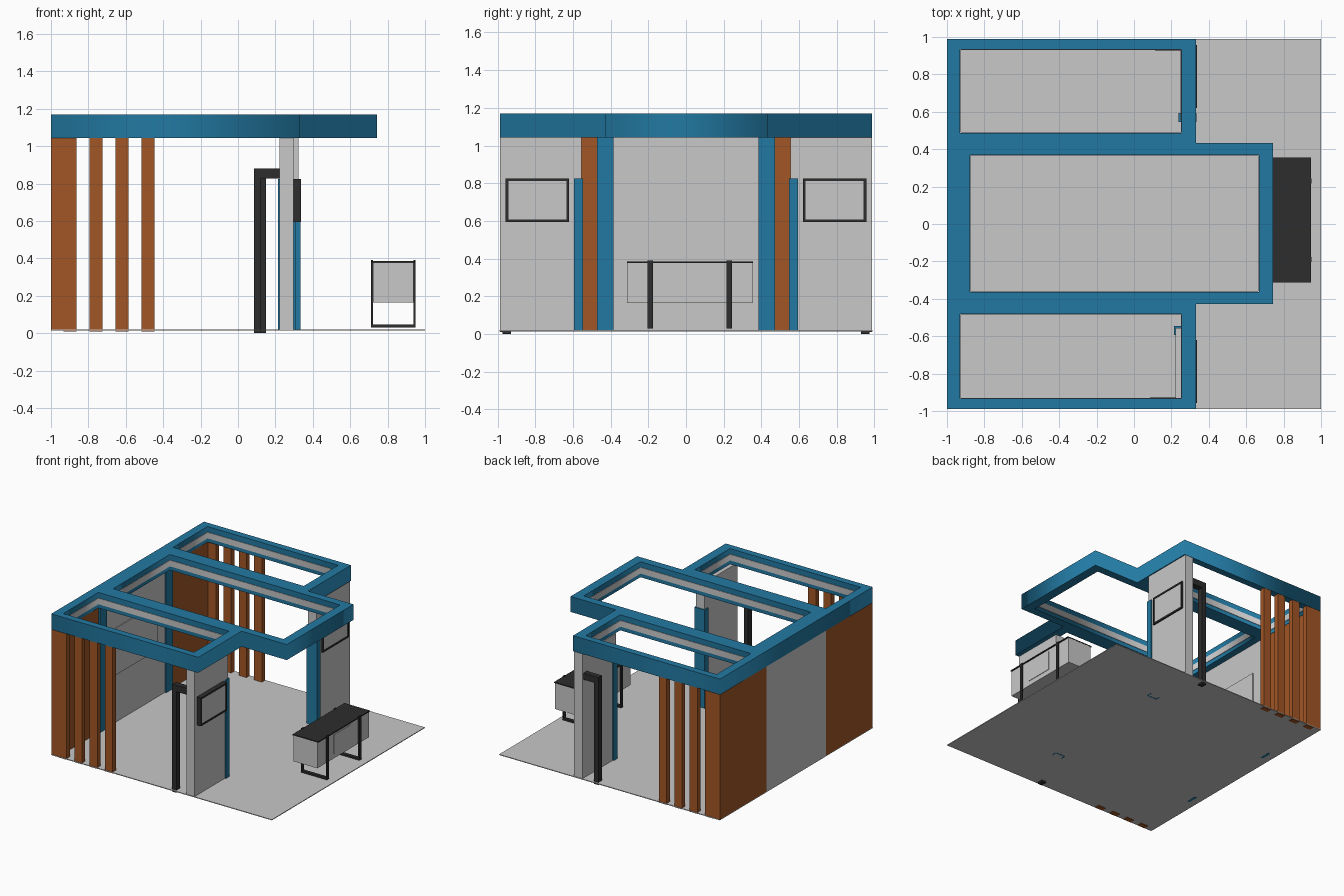
import bpy, bmesh

if "Cube" in bpy.data.objects:
    bpy.data.objects.remove(bpy.data.objects["Cube"])


def material(name, rgb):
    m = bpy.data.materials.new(name)
    m.diffuse_color = (*rgb, 1)
    m.use_nodes = True
    m.node_tree.nodes["Principled BSDF"].inputs["Base Color"].default_value = m.diffuse_color
    return m


GREY = material("light_grey", (0.58, 0.58, 0.58))
BLUE = material("blue", (0.016, 0.19, 0.36))
BROWN = material("wood_brown", (0.36, 0.093, 0.018))
BLACK = material("charcoal", (0.026, 0.026, 0.026))


def boxes(name, mat, *bounds):
    """One object from boxes given as (x0, x1, y0, y1, z0, z1)."""
    bm = bmesh.new()
    for x0, x1, y0, y1, z0, z1 in bounds:
        r = bmesh.ops.create_cube(bm, size=1)
        for v in r["verts"]:
            v.co = (x1 if v.co.x > 0 else x0,
                    y1 if v.co.y > 0 else y0,
                    z1 if v.co.z > 0 else z0)
    me = bpy.data.meshes.new(name)
    bm.to_mesh(me)
    bm.free()
    me.materials.append(mat)
    ob = bpy.data.objects.new(name, me)
    bpy.context.collection.objects.link(ob)
    return ob


def plate_with_holes(name, mat, loops, z0, z1):
    """Flat outline with holes, extruded from z0 to z1."""
    cu = bpy.data.curves.new(name + "_profile", 'CURVE')
    cu.dimensions = '2D'
    cu.fill_mode = 'BOTH'
    cu.extrude = (z1 - z0) / 2
    for pts in loops:
        s = cu.splines.new('POLY')
        s.points.add(len(pts) - 1)
        for p, (x, y) in zip(s.points, pts):
            p.co = (x, y, 0, 1)
        s.use_cyclic_u = True
    tmp = bpy.data.objects.new(name + "_profile", cu)
    bpy.context.collection.objects.link(tmp)
    bpy.context.view_layer.update()
    dg = bpy.context.evaluated_depsgraph_get()
    me = bpy.data.meshes.new_from_object(tmp.evaluated_get(dg))
    bpy.data.objects.remove(tmp)
    me.materials.clear()
    me.materials.append(mat)
    ob = bpy.data.objects.new(name, me)
    ob.location.z = (z0 + z1) / 2
    bpy.context.collection.objects.link(ob)
    return ob


def rect(x0, x1, y0, y1):
    return [(x0, y0), (x1, y0), (x1, y1), (x0, y1)]


# Floor
boxes("floor", GREY, (-1, 1, -0.99, 0.99, 0.014, 0.02))

# Roof frame with three open bays
holes = [(-0.93, 0.255, 0.487, 0.933), (-0.877, 0.667, -0.363, 0.37),
         (-0.93, 0.255, -0.933, -0.48)]
outline = [(-1, -0.988), (0.332, -0.988), (0.332, -0.428), (0.742, -0.428),
           (0.742, 0.434), (0.332, 0.434), (0.332, 0.988), (-1, 0.988)]
plate_with_holes("roof_frame", BLUE, [outline] + [rect(*h) for h in holes],
                 1.043, 1.17)

# Light strips on the inner walls of each bay
t = 0.004
for i, (x0, x1, y0, y1) in enumerate(holes):
    plate_with_holes(f"light_strip_{i}", GREY,
                     [rect(x0, x1, y0, y1),
                      rect(x0 + t, x1 - t, y0 + t, y1 - t)], 1.075, 1.125)

# Rear wall: grey centre, wood sides, raised panel
boxes("centre_wall", GREY, (-1, -0.932, -0.385, 0.385, 0.02, 1.043))
boxes("wall_panel", GREY, (-0.932, -0.925, -0.268, 0.283, 0.41, 0.793))

for s, side in ((-1, "front"), (1, "back")):
    def span(a, b):
        return tuple(sorted((s * a, s * b)))

    boxes(side + "_wood_wall", BROWN, (-1, -0.932, *span(0.385, 0.988), 0.02, 1.043))
    boxes(side + "_blue_pilaster", BLUE, (-0.94, -0.92, *span(0.384, 0.472), 0.013, 1.043))
    # Row of wooden slats
    boxes(side + "_slats", BROWN,
          *[(-0.932 + 0.139 * i, -0.863 + 0.139 * i, *span(0.945, 0.986), 0.01, 1.043)
            for i in range(4)])
    # Column, the back one set slightly further out
    o = 0.0 if s < 0 else 0.026
    x0, x1 = 0.222 + o, 0.298 + o
    boxes(side + "_column", GREY, (x0, x1, *span(0.555, 0.986), 0.02, 1.043))
    # Blue trim wrapping the inner edge of the column
    boxes(side + "_column_trim", BLUE,
          (x0 - 0.009, x0, *span(0.546, 0.594), 0.013, 0.825),
          (x0, x1, *span(0.546, 0.555), 0.013, 0.825),
          (x1, x1 + 0.009, *span(0.546, 0.594), 0.013, 0.825))
    # Screen with black border
    ya, yb = span(0.62, 0.957)
    b = 0.014
    boxes(side + "_screen_border", BLACK,
          (x1, 0.336, ya, yb, 0.594, 0.594 + b), (x1, 0.336, ya, yb, 0.825 - b, 0.825),
          (x1, 0.336, ya, ya + b, 0.594 + b, 0.825 - b),
          (x1, 0.336, yb - b, yb, 0.594 + b, 0.825 - b))
    boxes(side + "_screen", GREY, (x1, 0.332, ya + b, yb - b, 0.594 + b, 0.825 - b))
    # Black post with arm reaching the column
    boxes(side + "_post", BLACK,
          (0.086 + o, 0.124 + o, *span(0.928, 0.975), 0, 0.828),
          (0.086 + o, x0, *span(0.928, 0.975), 0.828, 0.88))

# Counter
boxes("counter_body", GREY, (0.722, 0.938, -0.313, 0.355, 0.165, 0.376))
boxes("counter_top", BLACK, (0.715, 0.946, -0.313, 0.356, 0.376, 0.385))
boxes("counter_panel", GREY, (0.938, 0.942, -0.106, 0.123, 0.203, 0.36))
for i, y in enumerate((-0.203, 0.216)):
    boxes(f"counter_leg_{i}", BLACK,
          (0.712, 0.722, y, y + 0.027, 0.045, 0.39),
          (0.938, 0.948, y, y + 0.027, 0.045, 0.39),
          (0.712, 0.948, y, y + 0.027, 0.03, 0.045))
